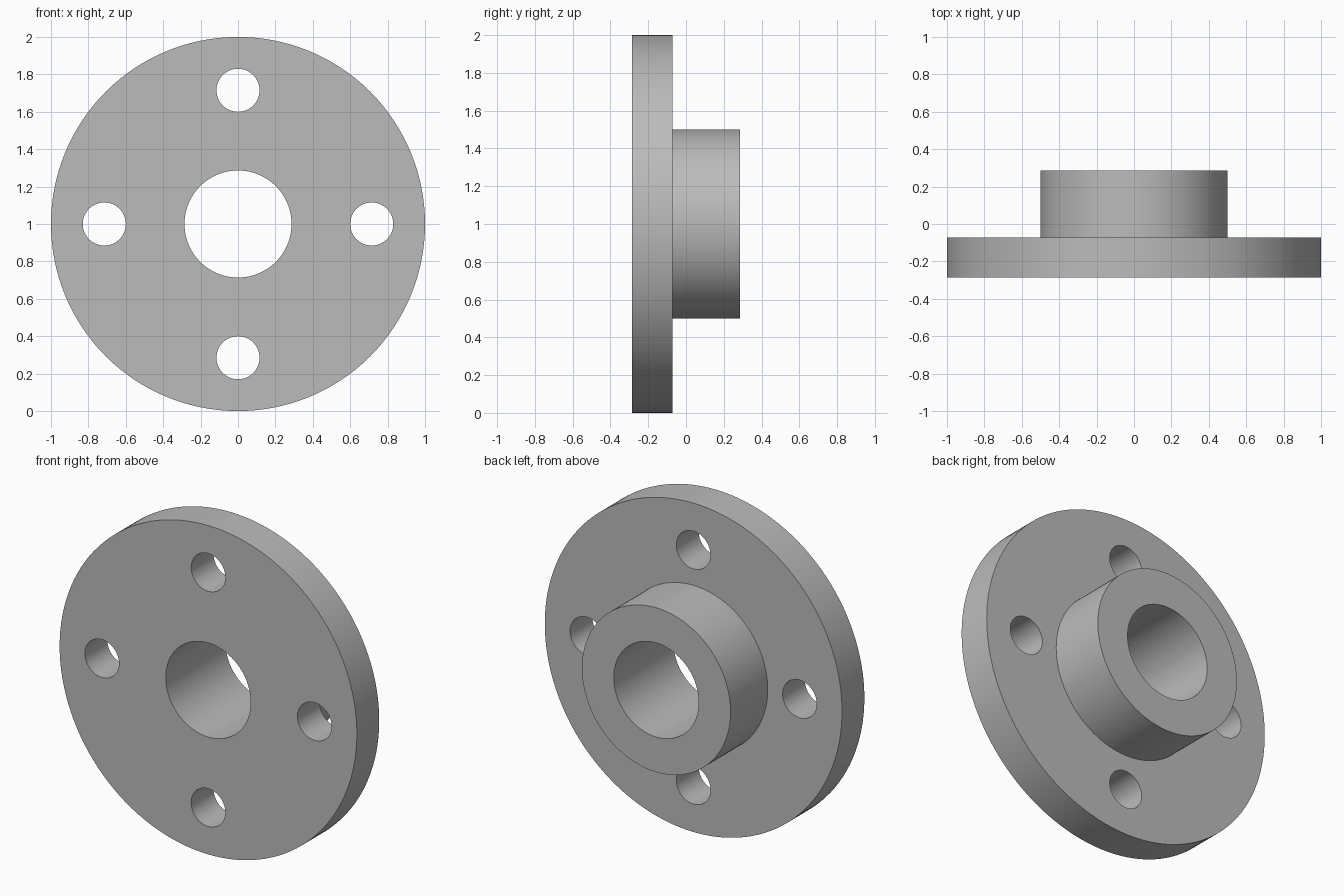
import bpy
import bmesh
from math import pi, sin, cos
from mathutils import Vector

cube = bpy.data.objects.get("Cube")
if cube:
    bpy.data.objects.remove(cube, do_unlink=True)

SEGMENTS = 128
CENTRE = Vector((0, 0, 1))
FRONT, STEP, BACK = -0.286, -0.071, 0.286
RIM, HUB, BORE = 1.0, 0.5, 0.286
BOLT_CIRCLE, BOLT_HOLE = 0.715, 0.115

grey = bpy.data.materials.new("plain grey")
grey.use_nodes = True
colour = (0.5, 0.5, 0.5, 1)
grey.diffuse_color = colour
grey.node_tree.nodes["Principled BSDF"].inputs["Base Color"].default_value = colour


def lathe(name, profile):
    """Revolve a closed (radius, y) profile about the horizontal axis."""
    bm = bmesh.new()
    verts = [bm.verts.new(CENTRE + Vector((r, y, 0))) for r, y in profile]
    edges = [bm.edges.new((verts[i - 1], verts[i])) for i in range(len(verts))]
    bmesh.ops.spin(bm, geom=verts + edges, cent=CENTRE, axis=(0, 1, 0),
                   angle=2 * pi, steps=SEGMENTS, use_merge=True)
    bmesh.ops.remove_doubles(bm, verts=bm.verts, dist=0.0001)
    bmesh.ops.recalc_face_normals(bm, faces=bm.faces)
    mesh = bpy.data.meshes.new(name)
    bm.to_mesh(mesh)
    bm.free()
    mesh.materials.append(grey)
    obj = bpy.data.objects.new(name, mesh)
    bpy.context.collection.objects.link(obj)
    return obj


# Round plate with a raised hub and a through bore
flange = lathe("hub_flange", [(BORE, FRONT), (RIM, FRONT), (RIM, STEP),
                              (HUB, STEP), (HUB, BACK), (BORE, BACK)])

# Four bolt holes
for i in range(4):
    angle = i * pi / 2
    place = CENTRE + Vector((cos(angle), 0, sin(angle))) * BOLT_CIRCLE
    place.y = (FRONT + STEP) / 2
    bpy.ops.mesh.primitive_cylinder_add(vertices=64, radius=BOLT_HOLE, depth=0.5,
                                        location=place, rotation=(pi / 2, 0, 0))
    cutter = bpy.context.object
    cutter.name = "bolt_hole_cutter"
    cutter.hide_render = True
    cutter.data.materials.append(grey)

    cut = flange.modifiers.new("bolt_hole", 'BOOLEAN')
    cut.operation = 'DIFFERENCE'
    cut.solver = 'EXACT'
    cut.object = cutter
    bpy.context.view_layer.objects.active = flange
    bpy.ops.object.modifier_apply(modifier=cut.name)
    bpy.data.objects.remove(cutter, do_unlink=True)

# Smooth round walls, crisp rims
bpy.ops.object.select_all(action='DESELECT')
flange.select_set(True)
bpy.context.view_layer.objects.active = flange
bpy.ops.object.shade_smooth_by_angle(angle=pi / 6)
